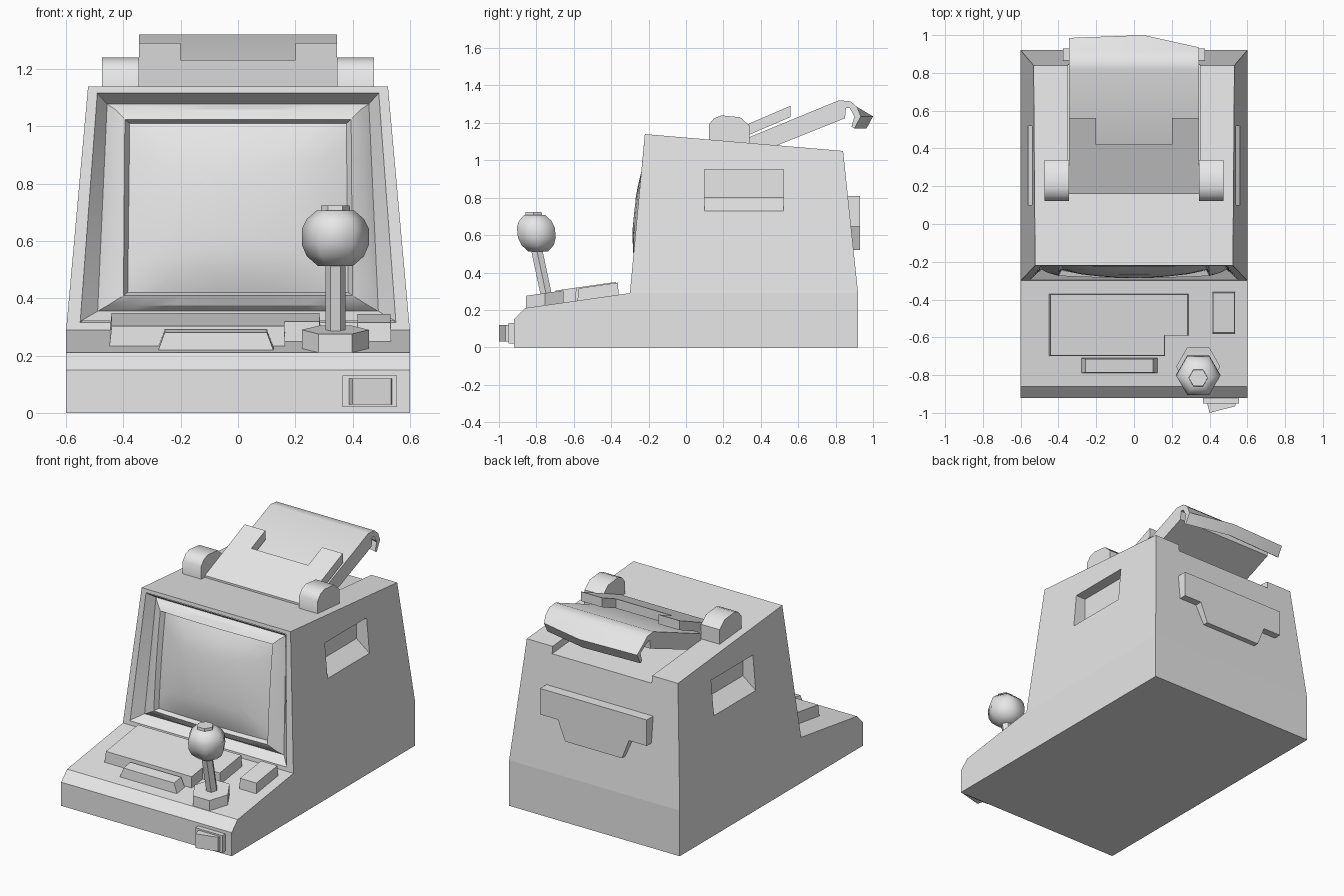
import bpy, bmesh, math
from mathutils import Matrix, Vector

old = bpy.data.objects.get("Cube")
if old:
    bpy.data.objects.remove(old)

grey = bpy.data.materials.new("plain grey")
grey.use_nodes = True
grey.diffuse_color = (0.8, 0.8, 0.8, 1)
grey.node_tree.nodes["Principled BSDF"].inputs["Base Color"].default_value = (0.8, 0.8, 0.8, 1)


def finish(name, bm, smooth=None):
    mesh = bpy.data.meshes.new(name)
    bm.to_mesh(mesh)
    bm.free()
    ob = bpy.data.objects.new(name, mesh)
    bpy.context.collection.objects.link(ob)
    mesh.materials.append(grey)
    if smooth:
        activate(ob)
        bpy.ops.object.shade_smooth_by_angle(angle=math.radians(smooth))
    return ob


def activate(ob):
    bpy.ops.object.select_all(action='DESELECT')
    ob.select_set(True)
    bpy.context.view_layer.objects.active = ob


def loft(name, loops, smooth=None, caps=None):
    """Closed solid through matching loops; caps may split the end polygons."""
    bm = bmesh.new()
    rings = [[bm.verts.new(p) for p in loop] for loop in loops]
    n = len(rings[0])
    for a, b in zip(rings, rings[1:]):
        for i in range(n):
            j = (i + 1) % n
            bm.faces.new((a[i], a[j], b[j], b[i]))
    for ring in (rings[0], rings[-1]):
        for cap in caps or [range(n)]:
            bm.faces.new([ring[i] for i in cap])
    bmesh.ops.recalc_face_normals(bm, faces=bm.faces)
    return finish(name, bm, smooth)


def prism(name, profile, x0, x1, smooth=None):
    return loft(name, [[(x, y, z) for y, z in profile] for x in (x0, x1)], smooth)


def slab(name, outline, base, height, taper=1.0, smooth=None):
    """Plate standing on a sloped surface, narrowed towards its top."""
    cx = sum(p[0] for p in outline) / len(outline)
    cy = sum(p[1] for p in outline) / len(outline)
    low = [(x, y, base(y)) for x, y in outline]
    high = []
    for x, y in outline:
        u, v = cx + (x - cx) * taper, cy + (y - cy) * taper
        high.append((u, v, base(v) + height))
    return loft(name, [low, high], smooth)


def rect(x0, x1, y0, y1):
    return [(x0, y0), (x1, y0), (x1, y1), (x0, y1)]


def half_width(z):
    return 0.6 - 0.09 * max(z - 0.29, 0)


def front_y(z):
    return -0.30 + (z - 0.29) * 0.094


def deck(y):
    return 0.21 + (y + 0.86) * 0.143


def top_z(y):
    return 1.14 - (y + 0.22) * 0.085


# Cabinet body with an angled control deck
profile = [(-.92, 0), (-.92, .15), (-.86, .21), (-.30, .29),
           (-.22, 1.14), (.84, 1.05), (.92, .29), (.92, 0)]
body = loft("cabinet_body",
            [[(s * half_width(z), y, z) for y, z in profile] for s in (-1, 1)],
            caps=[(0, 1, 2, 3, 6, 7), (3, 4, 5, 6)])


def screen_loop(bottom, top, z0, z1, depth, bulge=0.0, n=8):
    """Trapezoid loop on the sloping front, optionally domed outwards."""
    corners = [(-bottom, z0), (bottom, z0), (top, z1), (-top, z1)]
    pts = []
    for k in range(4):
        (xa, za), (xb, zb) = corners[k], corners[(k + 1) % 4]
        for i in range(n):
            x, z = xa + (xb - xa) * i / n, za + (zb - za) * i / n
            dome = max(0, 1 - (x / .5) ** 2) * max(0, 1 - ((z - .715) / .42) ** 2)
            pts.append((x, front_y(z) + depth - bulge * dome, z))
    return pts


# Openings cut from the body: screen, side grips and the lid well
cutters = [
    loft("screen_cutter", [screen_loop(.552, .492, .315, 1.118, -.002, n=1),
                           screen_loop(.49, .455, .355, 1.075, .14, n=1)]),
    slab("well_cutter", rect(-.35, .35, .2, 1.0), lambda y: top_z(y) - .045, .3),
]
for s in (-1, 1):
    grip = [(.47, .80), (.47, .95), (.7, .95), (.7, .73), (half_width(.73), .73)]
    cutters.append(loft("grip_cutter",
                        [[(s * x, y, z) for x, z in grip] for y in (.10, .52)]))
activate(body)
for cutter in cutters:
    mod = body.modifiers.new("cut", 'BOOLEAN')
    mod.object = cutter
    mod.operation = 'DIFFERENCE'
    mod.solver = 'EXACT'
    bpy.ops.object.modifier_apply(modifier=mod.name)
    bpy.data.objects.remove(cutter)

# Screen surround and domed glass as nested loops
loops = [screen_loop(.55, .49, .32, 1.115, 0),
         screen_loop(.49, .457, .355, 1.078, .055),
         screen_loop(.455, .43, .375, 1.06, .035, .03),
         screen_loop(.40, .395, .41, 1.025, .02, .035),
         screen_loop(.385, .378, .42, 1.01, .05, .035)]
for f in (.75, .5, .25):
    loops.append(screen_loop(.385 * f, .378 * f, .715 - .295 * f, .715 + .295 * f, .05, .07))
bm = bmesh.new()
rings = [[bm.verts.new(p) for p in loop] for loop in loops]
for a, b in zip(rings, rings[1:]):
    for i in range(len(a)):
        j = (i + 1) % len(a)
        bm.faces.new((a[i], a[j], b[j], b[i]))
bm.faces.new(rings[-1])
finish("screen", bm, 25)

# Deck controls
slab("key_block", [(-.45, -.70), (.165, -.70), (.165, -.59), (.29, -.59), (.29, -.37), (-.45, -.37)],
     lambda y: deck(y) - .01, .08, .98)
slab("front_key", rect(-.28, .125, -.79, -.71), lambda y: deck(y) - .005, .065, .88)
slab("side_key", rect(.415, .535, -.58, -.36), lambda y: deck(y) - .005, .07, .96)


def hex_ring(radius, y, z, slope=0.0):
    return [(.34 + radius * math.cos(k * math.pi / 3), y + radius * math.sin(k * math.pi / 3),
             z + slope * radius * math.sin(k * math.pi / 3)) for k in range(6)]


# Joystick
loft("joystick_base", [hex_ring(.117, -.755, .215, .143), hex_ring(.117, -.755, .29, .143)])
loft("joystick_stem", [hex_ring(.035, -.745, .27), hex_ring(.035, -.80, .53)], 35)
loft("joystick_ball", [hex_ring(r, -.80 - dz * .1, .612 + dz) for r, dz in
                       ((.06, -.1), (.1, -.065), (.117, -.025), (.117, .03), (.1, .065), (.065, .095))], 62)
loft("joystick_cap", [hex_ring(.052, -.815, .69), hex_ring(.05, -.815, .724)])

# Front switch
slab("switch_plate", rect(.365, .555, -.95, -.91), lambda y: .02, .11)
slab("switch_rocker", [(.385, -.94), (.40, -1.0), (.535, -.965), (.54, -.94)], lambda y: .03, .09)

# Stepped plate on the back
half = [(.375, .81), (.375, .645), (.25, .645), (.2, .52)]
outline = half + [(-x, z) for x, z in reversed(half)]
loft("back_plate", [[(x, y, z) for x, z in outline] for y in (.85, .93)])

# Hinge blocks
hinge = [(.122, 1.09), (.122, 1.19), (.15, 1.225), (.19, 1.24),
         (.29, 1.23), (.34, 1.185), (.34, 1.08)]
for side, s in (("right", -1), ("left", 1)):
    prism(side + "_hinge", hinge, s * .345, s * .475, 40)

# Raised lid with a hooked lip and a notched upper plate
lid = [(.30, 1.06), (.30, 1.108), (.818, 1.321), (.88, 1.315), (.915, 1.285), (.935, 1.235),
       (.90, 1.17), (.885, 1.18), (.90, 1.235), (.875, 1.28), (.855, 1.28), (.85, 1.225),
       (.487, 1.08), (.42, 1.055)]
sections = []
for x, shift in ((-.345, .05), (.05, .065), (.345, 0)):
    sections.append([(x, y + (shift if y > .88 and z < 1.24 else 0), z) for y, z in lid])
loft("lid", sections, 40)
slab("lid_upper_plate",
     [(-.345, .16), (.345, .16), (.345, .56), (.2, .56), (.2, .42), (-.2, .42), (-.2, .56), (-.345, .56)],
     lambda y: 1.235 + .43 * (y - .567), .06)
